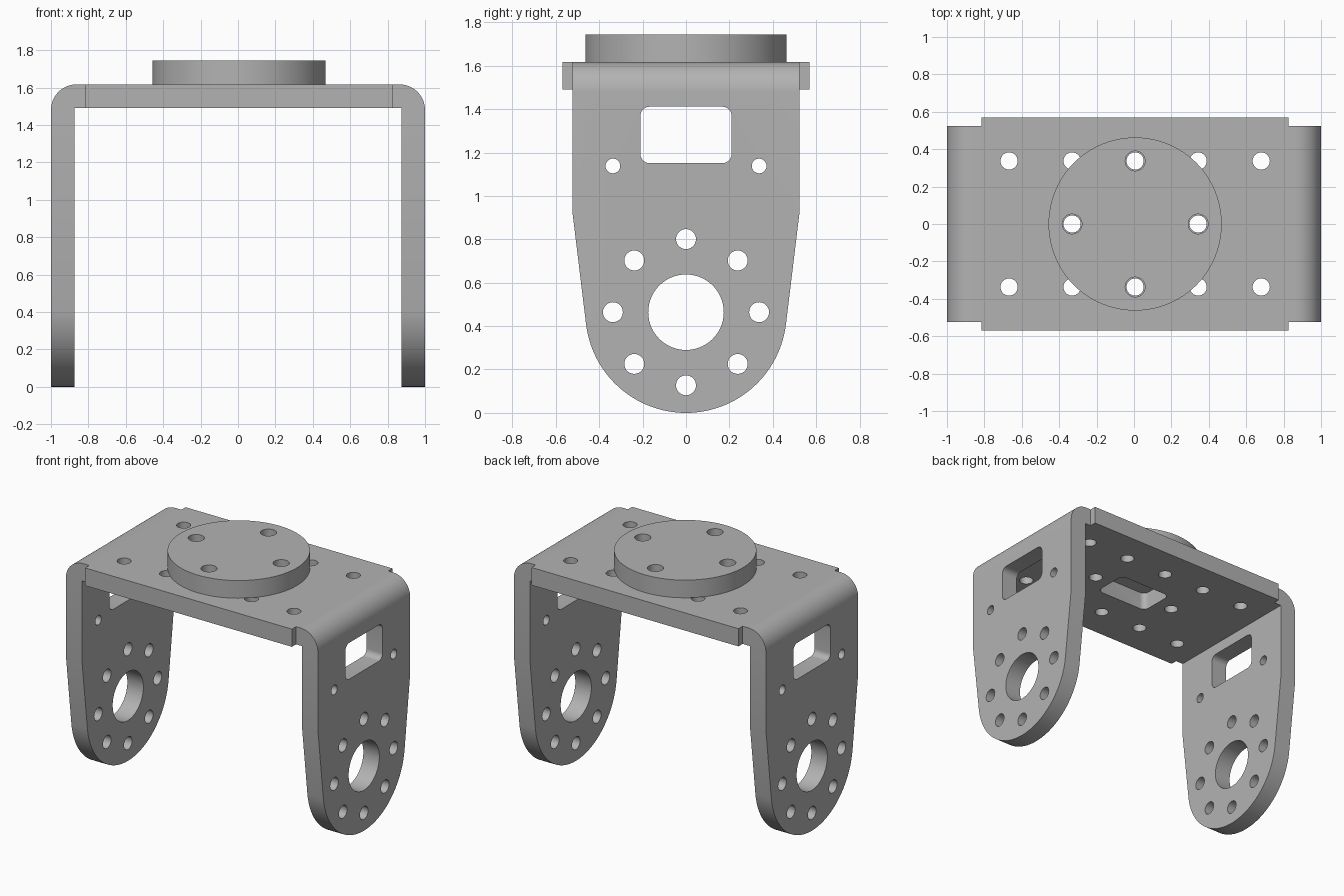
import bpy, bmesh
from math import sin, cos, pi, radians, acos, atan2, hypot

cube = bpy.data.objects.get("Cube")
if cube:
    bpy.data.objects.remove(cube, do_unlink=True)

T = 0.127            # sheet thickness
TOP = 1.617          # upper face of the bridge
SHIFT = 0.006        # bridge pattern sits slightly off centre
HUB_Z, HUB_R = 0.464, 0.464
LEG_W, LEG_BREAK = 0.523, 0.922
PITCH = 0.337        # hole spacing

metal = bpy.data.materials.new("grey metal")
metal.use_nodes = True
GREY = (0.45, 0.45, 0.45, 1)
metal.diffuse_color = GREY
metal.node_tree.nodes["Principled BSDF"].inputs["Base Color"].default_value = GREY


def arc(cx, cy, r, a0, a1, n):
    return [(cx + r * cos(a0 + (a1 - a0) * i / n), cy + r * sin(a0 + (a1 - a0) * i / n))
            for i in range(n + 1)]


def circle(cx, cy, r, n=40):
    return arc(cx, cy, r, 0, 2 * pi, n)[:-1]


def rounded_rect(cx, cy, hx, hy, r):
    pts = []
    for k, (sx, sy) in enumerate([(1, 1), (-1, 1), (-1, -1), (1, -1)]):
        pts += arc(cx + sx * (hx - r), cy + sy * (hy - r), r, k * pi / 2, (k + 1) * pi / 2, 8)
    return pts


def prisms(name, outlines, axis, lo, hi):
    """Extrude closed 2D outlines along an axis into one object."""
    place = {"x": lambda u, v, w: (w, u, v),
             "y": lambda u, v, w: (u, w, v),
             "z": lambda u, v, w: (u, v, w)}[axis]
    bm = bmesh.new()
    for pts in outlines:
        a = [bm.verts.new(place(u, v, lo)) for u, v in pts]
        b = [bm.verts.new(place(u, v, hi)) for u, v in pts]
        bm.faces.new(a)
        bm.faces.new(b)
        for i in range(len(pts)):
            j = (i + 1) % len(pts)
            bm.faces.new((a[i], a[j], b[j], b[i]))
    bmesh.ops.recalc_face_normals(bm, faces=bm.faces)
    mesh = bpy.data.meshes.new(name)
    bm.to_mesh(mesh)
    bm.free()
    mesh.materials.append(metal)
    obj = bpy.data.objects.new(name, mesh)
    bpy.context.collection.objects.link(obj)
    return obj


def activate(obj):
    bpy.ops.object.select_all(action="DESELECT")
    obj.select_set(True)
    bpy.context.view_layer.objects.active = obj


def combine(obj, tool, operation):
    activate(obj)
    mod = obj.modifiers.new(operation.lower(), "BOOLEAN")
    mod.operation, mod.object, mod.solver = operation, tool, "EXACT"
    bpy.ops.object.modifier_apply(modifier=mod.name)
    bpy.data.objects.remove(tool, do_unlink=True)


# Bent U-shaped strip with rounded outer corners
bend = 0.137
outer = (arc(1 - bend, TOP - bend, bend, 0, pi / 2, 14)
         + arc(-1 + bend, TOP - bend, bend, pi / 2, pi, 14))
inner = [(-1 + T, TOP - T), (1 - T, TOP - T)]
section = [(1, -0.1)] + outer + [(-1, -0.1), (-1 + T, -0.1)] + inner + [(1 - T, -0.1)]
bracket = prisms("bracket", [section], "y", -0.8, 0.8)

# Leg silhouette: straight sides, taper tangent to a round foot
dy, dz = LEG_W, LEG_BREAK - HUB_Z
tangent = atan2(dz, dy) - acos(HUB_R / hypot(dy, dz))
foot = arc(0, HUB_Z, HUB_R, -pi - tangent, tangent, 56)
silhouette = [(-LEG_W, 2), (-LEG_W, LEG_BREAK)] + foot + [(LEG_W, LEG_BREAK), (LEG_W, 2)]
combine(bracket, prisms("silhouette", [silhouette], "x", -1.3, 1.3), "INTERSECT")

# Wider middle of the bridge
wide = [(SHIFT + sx * 0.821, sy * 0.57) for sx, sy in [(-1, -1), (1, -1), (1, 1), (-1, 1)]]
combine(bracket, prisms("bridge_flange", [wide], "z", TOP - T, TOP), "UNION")

# Openings through both legs: hub bore, ring of holes, two small holes, window
ring = [circle(PITCH * cos(k * pi / 4), HUB_Z + PITCH * sin(k * pi / 4), 0.046, 28)
        for k in range(8)]
side_cuts = ring + [circle(0, HUB_Z, 0.174, 56), rounded_rect(0, 1.281, 0.21, 0.13, 0.042)]
side_cuts += [circle(s * PITCH, 1.138, 0.034, 24) for s in (-1, 1)]
combine(bracket, prisms("leg_cutter", side_cuts, "x", -1.3, 1.3), "DIFFERENCE")

# Openings through the bridge: two rows of holes, a middle pair, a slot
spots = [(i * PITCH, j * PITCH) for j in (-1, 1) for i in range(-2, 3)]
spots += [(-PITCH, 0), (PITCH, 0)]
top_cuts = [circle(SHIFT + x, y, 0.046, 28) for x, y in spots]
top_cuts.append(rounded_rect(SHIFT, 0, 0.21, 0.13, 0.042))
combine(bracket, prisms("bridge_cutter", top_cuts, "z", TOP - 0.17, TOP + 0.1), "DIFFERENCE")

# Round mounting disc with four holes
disc = prisms("mounting_disc", [circle(SHIFT, 0, 0.463, 96)], "z", TOP, TOP + T)
disc_cuts = [circle(SHIFT + x, y, 0.053, 28)
             for x, y in [(PITCH, 0), (-PITCH, 0), (0, PITCH), (0, -PITCH)]]
combine(disc, prisms("disc_cutter", disc_cuts, "z", TOP - 0.1, TOP + 0.3), "DIFFERENCE")

for part in (bracket, disc):
    activate(part)
    bpy.ops.object.shade_smooth_by_angle(angle=radians(30))
